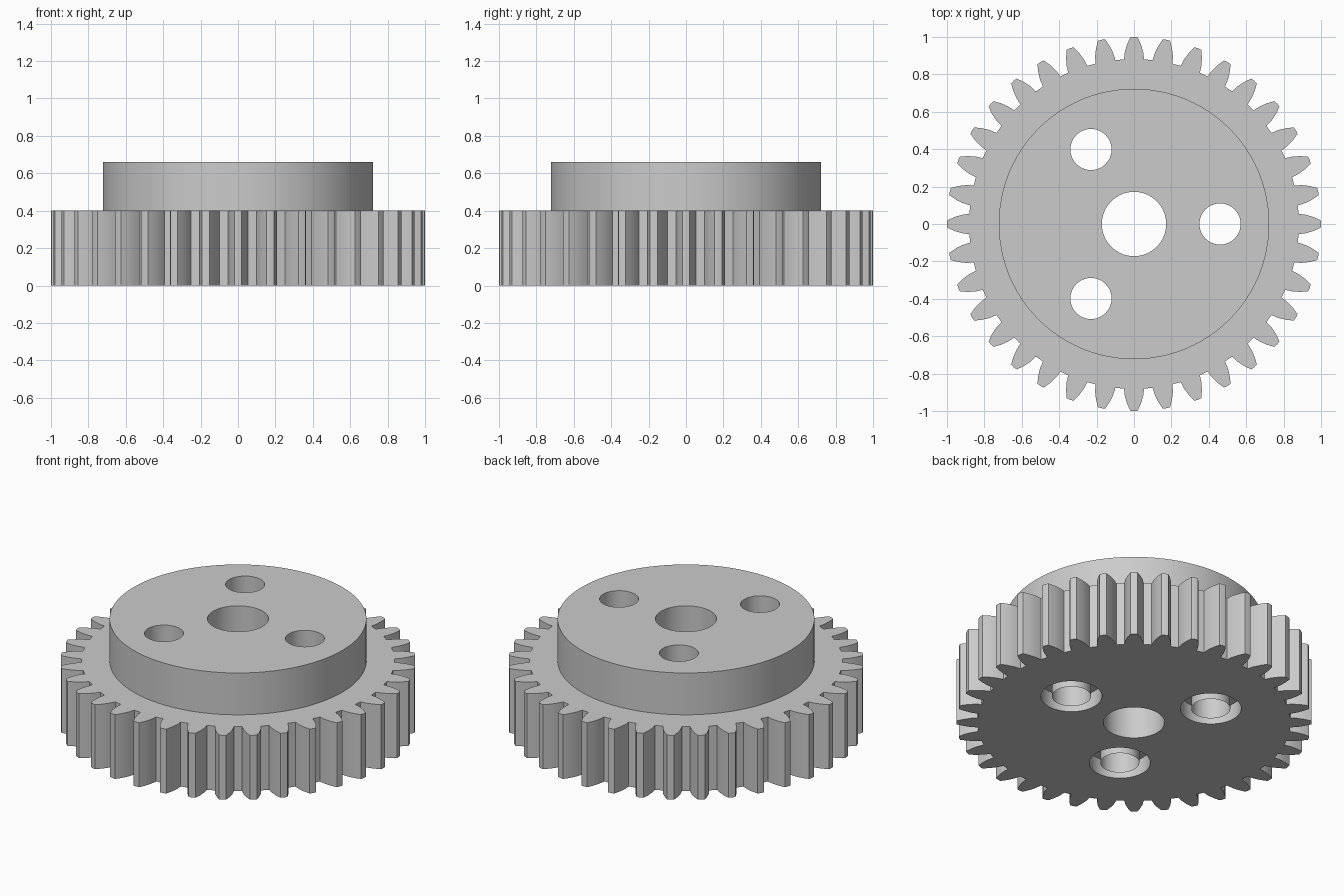
import bpy, bmesh, math
from mathutils import Vector

cube = bpy.data.objects.get("Cube")
if cube:
    bpy.data.objects.remove(cube, do_unlink=True)

TEETH = 36
WHEEL_H, TOTAL_H, SINK_H = 0.4, 0.66, 0.1
# Half of one tooth: (distance from axis, half width)
FLANK = [(0.88, 0.054), (0.92, 0.049), (0.96, 0.037), (0.998, 0.02)]

steel = bpy.data.materials.new("steel_grey")
steel.use_nodes = True
GREY = (0.6, 0.6, 0.6, 1)
steel.diffuse_color = GREY
steel.node_tree.nodes["Principled BSDF"].inputs["Base Color"].default_value = GREY


def circle(radius, centre=(0, 0), n=64):
    return [(centre[0] + radius * math.cos(math.tau * i / n),
             centre[1] + radius * math.sin(math.tau * i / n)) for i in range(n)]


def gear_outline():
    tooth = [(r, -w) for r, w in FLANK] + [(1, 0)] + [(r, w) for r, w in reversed(FLANK)]
    points = []
    for i in range(TEETH):
        a = math.tau * i / TEETH
        c, s = math.cos(a), math.sin(a)
        points += [(x * c - y * s, x * s + y * c) for x, y in tooth]
    return points


def wall(bm, loop, z0, z1, inward=False):
    low = [bm.verts.new((x, y, z0)) for x, y in loop]
    high = [bm.verts.new((x, y, z1)) for x, y in loop]
    for i in range(len(loop)):
        j = (i + 1) % len(loop)
        quad = [low[i], low[j], high[j], high[i]]
        bm.faces.new(quad[::-1] if inward else quad)


def cap(bm, loops, z, up=True):
    # Flat face bounded by the first loop, with the other loops as holes
    edges = []
    for loop in loops:
        ring = [bm.verts.new((x, y, z)) for x, y in loop]
        edges += [bm.edges.new((ring[i - 1], ring[i])) for i in range(len(ring))]
    normal = Vector((0, 0, 1 if up else -1))
    filled = bmesh.ops.triangle_fill(bm, edges=edges, use_beauty=True, normal=normal)
    for f in filled["geom"]:
        if isinstance(f, bmesh.types.BMFace):
            f.normal_update()
            if f.normal.dot(normal) < 0:
                f.normal_flip()


def finish(bm, name):
    bmesh.ops.remove_doubles(bm, verts=bm.verts, dist=0.0001)
    mesh = bpy.data.meshes.new(name)
    bm.to_mesh(mesh)
    bm.free()
    mesh.materials.append(steel)
    obj = bpy.data.objects.new(name, mesh)
    bpy.context.collection.objects.link(obj)
    bpy.ops.object.select_all(action='DESELECT')
    obj.select_set(True)
    bpy.context.view_layer.objects.active = obj
    bpy.ops.object.shade_smooth_by_angle(angle=math.radians(20))


outline = gear_outline()
hub_edge = circle(0.723, n=96)
bore = circle(0.172)
centres = [(0.46 * math.cos(a), 0.46 * math.sin(a))
           for a in (math.tau * k / 3 for k in range(3))]
bolts = [circle(0.11, c, 48) for c in centres]
sinks = [circle(0.172, c, 48) for c in centres]

# Toothed wheel: underside, teeth and upper shoulder
bm = bmesh.new()
cap(bm, [outline, bore] + sinks, 0, up=False)
wall(bm, outline, 0, WHEEL_H)
cap(bm, [outline, hub_edge], WHEEL_H)
finish(bm, "toothed_wheel")

# Raised hub
bm = bmesh.new()
wall(bm, hub_edge, WHEEL_H, TOTAL_H)
cap(bm, [hub_edge, bore] + bolts, TOTAL_H)
finish(bm, "hub")

# Central shaft bore
bm = bmesh.new()
wall(bm, bore, 0, TOTAL_H, inward=True)
finish(bm, "shaft_bore")

# Bolt holes, each with a sleeve running down through a wide recess
for i, (bolt, sink) in enumerate(zip(bolts, sinks), 1):
    bm = bmesh.new()
    wall(bm, bolt, 0, TOTAL_H, inward=True)
    finish(bm, f"bolt_hole_{i}")
    bm = bmesh.new()
    wall(bm, sink, 0, SINK_H, inward=True)
    cap(bm, [sink, bolt], SINK_H, up=False)
    finish(bm, f"bolt_recess_{i}")
